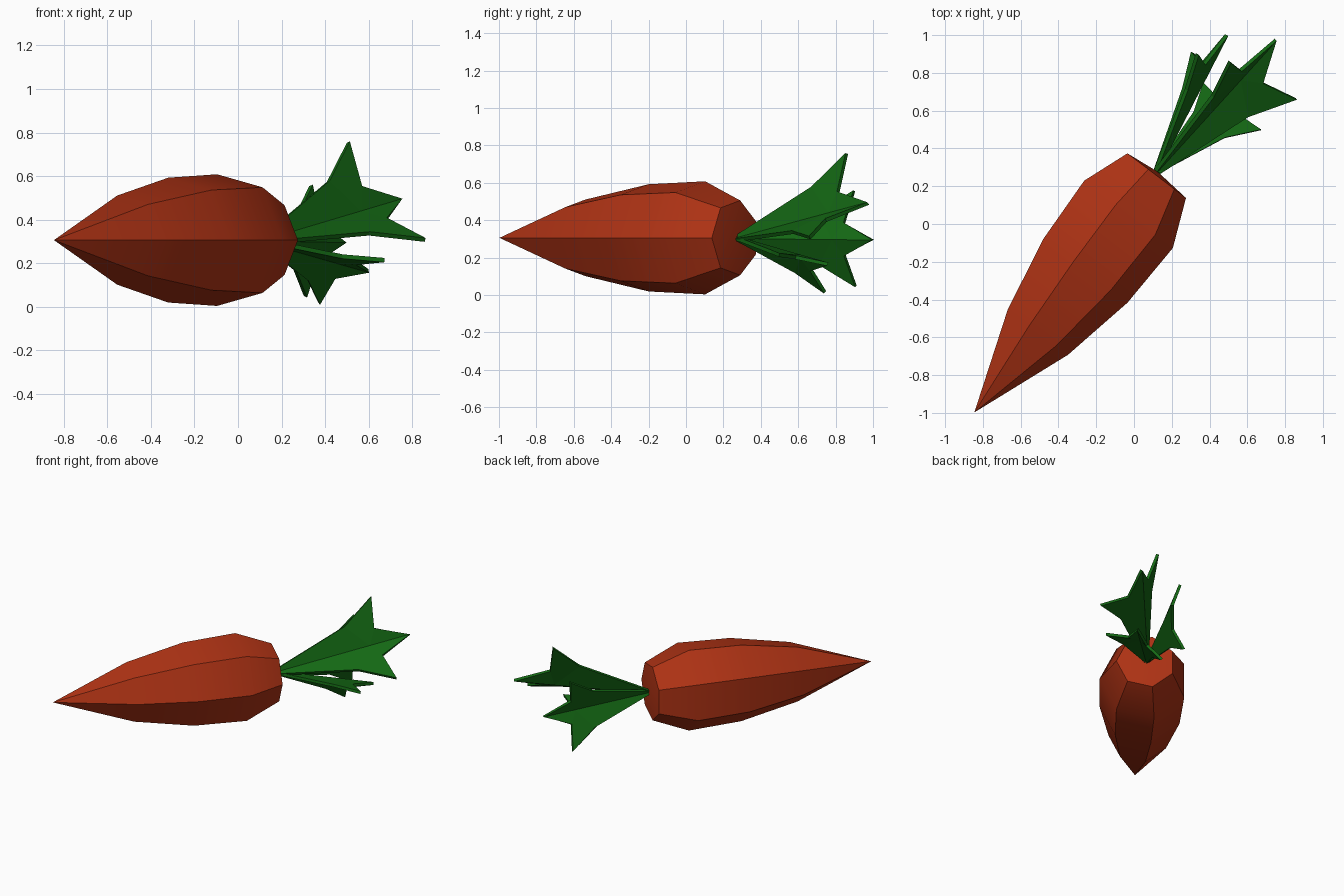
import bpy, bmesh, math
from mathutils import Vector

if "Cube" in bpy.data.objects:
    bpy.data.objects.remove(bpy.data.objects["Cube"])


def material(name, color):
    m = bpy.data.materials.new(name)
    m.diffuse_color = (*color, 1)
    m.use_nodes = True
    m.node_tree.nodes["Principled BSDF"].inputs["Base Color"].default_value = m.diffuse_color
    return m


def add_object(name, bm, mat):
    bmesh.ops.recalc_face_normals(bm, faces=bm.faces[:])
    me = bpy.data.meshes.new(name)
    bm.to_mesh(me)
    bm.free()
    ob = bpy.data.objects.new(name, me)
    bpy.context.collection.objects.link(ob)
    me.materials.append(mat)
    return ob


orange = material("carrot_orange", (0.42, 0.032, 0.007))
green = material("leaf_green", (0.007, 0.14, 0.007))

# Root: seven-sided rings along a diagonal axis lying on the ground
SIDES = 7
crown = Vector((0.112, 0.262, 0.306))
axis = Vector((0.605, 0.796, 0)).normalized()
side = Vector((axis.y, -axis.x, 0))
up = Vector((0, 0, 1))

bm = bmesh.new()
tip = bm.verts.new(crown - axis * 1.582)
rings = []
for dist, r in ((1.04, 0.21), (0.629, 0.294), (0.253, 0.31), (0.0, 0.205)):
    ring = []
    for i in range(SIDES):
        a = math.tau * i / SIDES
        ring.append(bm.verts.new(crown - axis * dist + (side * math.cos(a) + up * math.sin(a)) * r))
    rings.append(ring)
top = bm.verts.new(crown + axis * 0.02)
for i in range(SIDES):
    j = (i + 1) % SIDES
    bm.faces.new((tip, rings[0][i], rings[0][j]))
    for a, b in zip(rings, rings[1:]):
        bm.faces.new((a[i], b[i], b[j], a[j]))
    bm.faces.new((rings[-1][i], top, rings[-1][j]))
root = add_object("carrot_root", bm, orange)
bpy.context.view_layer.objects.active = root
root.select_set(True)
bpy.ops.object.shade_smooth_by_angle(angle=math.radians(30))
root.select_set(False)

# Leaf outline per unit length: along, sideways, lift of the folded wing
OUTLINE = ((0, 0.02, 0.01), (0.56, 0.169, 0.08), (0.80, 0.316, 0.13), (0.762, 0.106, 0.05))
base = Vector((0.12, 0.28, 0.302))


def leaf(name, end, left, right):
    """Three-pointed leaf folded along its midrib, fitted to its three tips."""
    end, left, right = Vector(end), Vector(left), Vector(right)
    size = (end - base).length
    d = (end - base).normalized()
    s = right - left
    s = (s - d * s.dot(d)).normalized()
    n = s.cross(d)
    if n.dot((left + right) / 2 - base) < 0:
        n = -n
    bm = bmesh.new()
    root_v, rib, tip_v = [bm.verts.new(base + d * size * t) for t in (0, 0.7, 1)]
    for sign in (-1, 1):
        a, b, c, e = [bm.verts.new(base + (d * x + s * y * sign + n * z) * size) for x, y, z in OUTLINE]
        for f in ((root_v, a, b, rib), (rib, b, c, e), (rib, e, tip_v)):
            bm.faces.new(f)
    ob = add_object(name, bm, green)
    mod = ob.modifiers.new("thickness", 'SOLIDIFY')
    mod.thickness = 0.02
    mod.offset = 0


# Leaves
leaf("leaf_upper", (0.75, 0.975, 0.49), (0.505, 0.86, 0.76), (0.855, 0.66, 0.31))
leaf("leaf_back", (0.49, 1.0, 0.295), (0.335, 0.905, 0.555), (0.305, 0.905, 0.05))
leaf("leaf_lower", (0.60, 0.757, 0.165), (0.37, 0.74, 0.02), (0.675, 0.505, 0.215))
